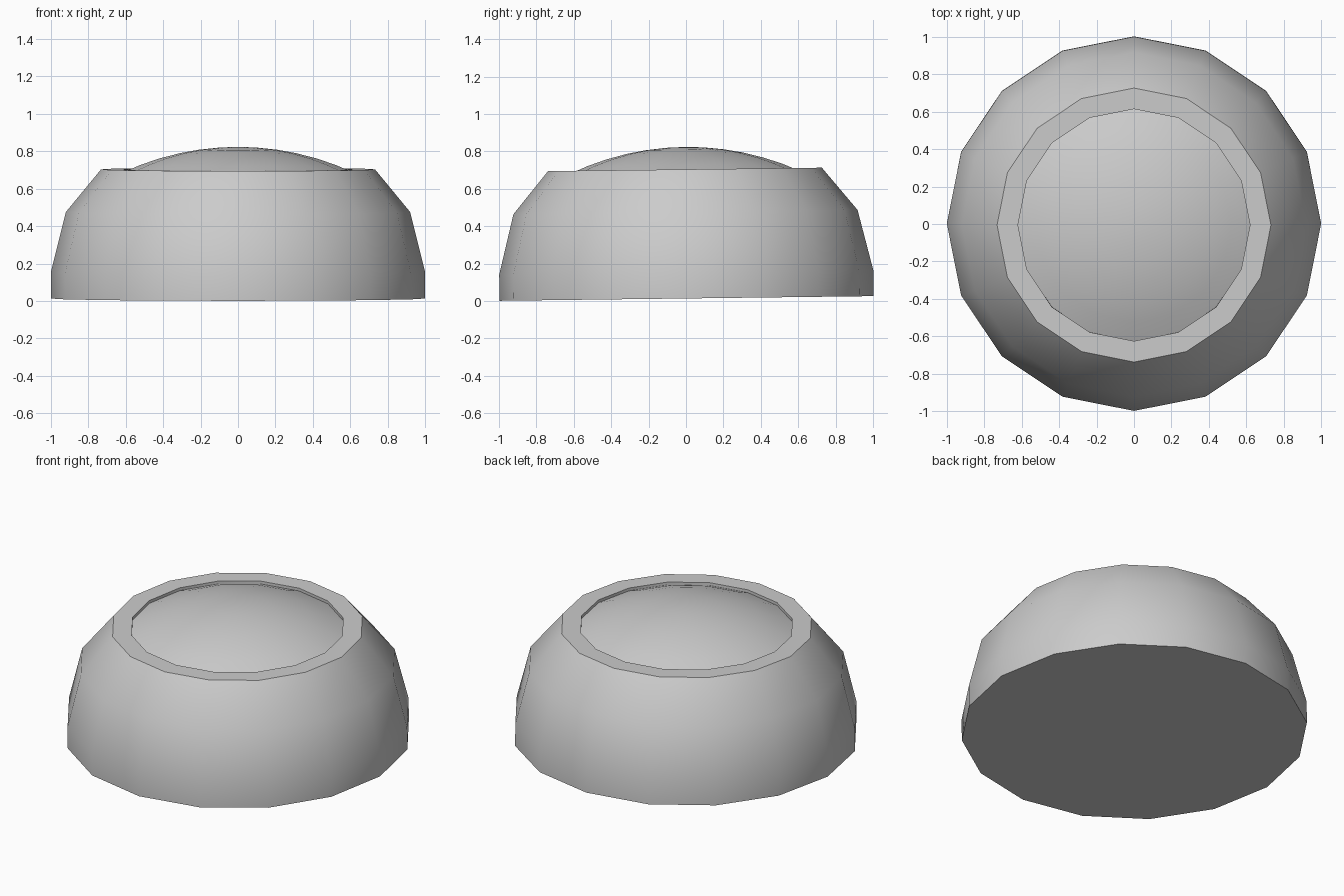
import bpy, bmesh, math
from mathutils import Matrix

if "Cube" in bpy.data.objects:
    bpy.data.objects.remove(bpy.data.objects["Cube"])

SIDES = 16
TILT = Matrix.Translation((0, 0.003, 0.0135)) @ Matrix.Rotation(0.0125, 4, 'X')


def lathe(name, profile, sides, cap_start=False, tip=None, smooth=35):
    """Spin a (radius, z) profile into a faceted round part."""
    bm = bmesh.new()
    rings = []
    for r, z in profile:
        rings.append([bm.verts.new((r * math.cos(2 * math.pi * i / sides),
                                    r * math.sin(2 * math.pi * i / sides), z))
                      for i in range(sides)])
    for a, b in zip(rings, rings[1:]):
        for i in range(sides):
            j = (i + 1) % sides
            bm.faces.new((a[i], a[j], b[j], b[i]))
    if cap_start:
        bm.faces.new(rings[0][::-1])
    if tip is not None:
        top = bm.verts.new((0, 0, tip))
        for i in range(sides):
            bm.faces.new((rings[-1][i], rings[-1][(i + 1) % sides], top))
    bm.transform(TILT)
    me = bpy.data.meshes.new(name)
    bm.to_mesh(me)
    bm.free()
    ob = bpy.data.objects.new(name, me)
    bpy.context.collection.objects.link(ob)
    bpy.ops.object.select_all(action='DESELECT')
    ob.select_set(True)
    bpy.context.view_layer.objects.active = ob
    bpy.ops.object.shade_smooth_by_angle(angle=math.radians(smooth))
    return ob


# Rounded housing: closed base, curved wall, flat rim, short inner lip
lathe("housing", [(1.0, 0), (1.0, 0.14), (0.92, 0.462), (0.732, 0.69),
                  (0.62, 0.69), (0.62, 0.655)], SIDES, cap_start=True)

# Shallow lens dome seated inside the rim
R, TOP = 1.46, 0.81
dome = [(r, TOP - R + math.sqrt(R * R - r * r))
        for r in (0.62, 0.52, 0.42, 0.31, 0.21, 0.1)]
lathe("lens_dome", dome, SIDES, tip=TOP)
